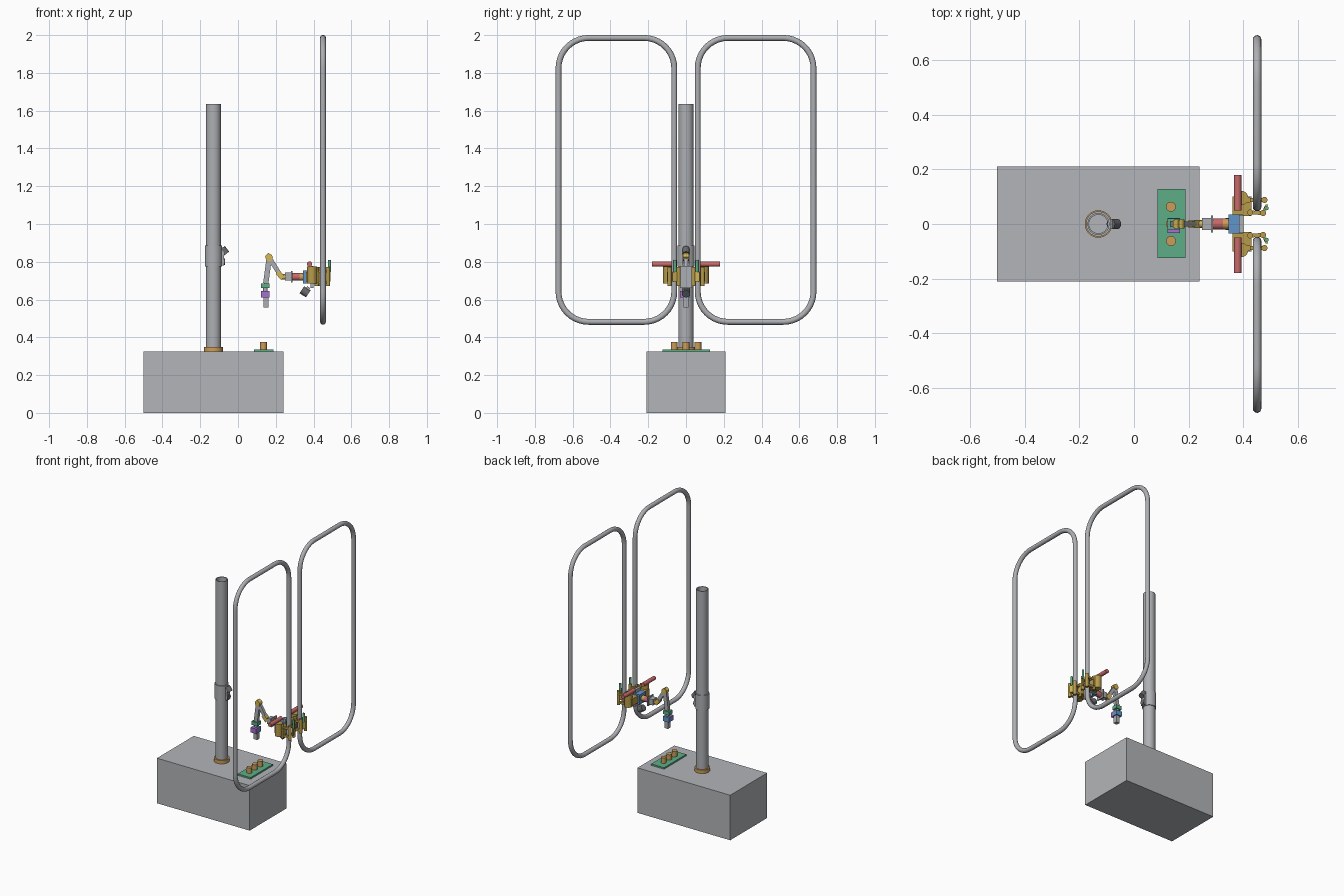
import bpy, bmesh, math
from mathutils import Vector

old = bpy.data.objects.get("Cube")
if old:
    bpy.data.objects.remove(old, do_unlink=True)


def material(name, r, g, b):
    m = bpy.data.materials.new(name)
    m.use_nodes = True
    m.diffuse_color = (r, g, b, 1)
    m.node_tree.nodes["Principled BSDF"].inputs["Base Color"].default_value = (r, g, b, 1)
    return m


GREY = material("light grey", .45, .46, .48)
STEEL = material("steel grey", .42, .43, .45)
DARK = material("dark grey", .14, .145, .16)
GREEN = material("green", .11, .42, .24)
ORANGE = material("orange", .60, .34, .10)
BRASS = material("brass", .48, .33, .07)
YELLOW = material("yellow", .68, .48, .09)
RED = material("red", .58, .14, .14)
BLUE = material("blue", .12, .30, .60)
PURPLE = material("purple", .38, .16, .62)


def finish(name, bm, mat, smooth=False):
    bmesh.ops.recalc_face_normals(bm, faces=bm.faces)
    me = bpy.data.meshes.new(name)
    bm.to_mesh(me)
    bm.free()
    ob = bpy.data.objects.new(name, me)
    bpy.context.collection.objects.link(ob)
    me.materials.append(mat)
    if smooth:
        bpy.ops.object.select_all(action='DESELECT')
        ob.select_set(True)
        bpy.context.view_layer.objects.active = ob
        bpy.ops.object.shade_smooth_by_angle(angle=math.radians(35))
    return ob


def box(name, x, y, z, mat):
    bm = bmesh.new()
    bmesh.ops.create_cube(bm, size=1)
    for v in bm.verts:
        v.co = [(r[0] + r[1]) / 2 + c * (r[1] - r[0]) for c, r in zip(v.co, (x, y, z))]
    return finish(name, bm, mat)


def bar(name, a, b, w, mat, d=None):
    """Square-section bar from a to b, w across and d deep along y."""
    a, b = Vector(a), Vector(b)
    axis = (b - a).normalized()
    side = Vector((0, 1, 0)) if abs(axis.y) < .9 else Vector((1, 0, 0))
    up = axis.cross(side).normalized()
    bm = bmesh.new()
    bmesh.ops.create_cube(bm, size=1)
    for v in bm.verts:
        c = v.co.copy()
        v.co = (a + b) / 2 + axis * c.x * (b - a).length + side * c.y * (d or w) + up * c.z * w
    return finish(name, bm, mat)


def rod(name, a, b, r, mat, n=24):
    a, b = Vector(a), Vector(b)
    bm = bmesh.new()
    bmesh.ops.create_cone(bm, cap_ends=True, segments=n, radius1=r, radius2=r, depth=(b - a).length)
    q = Vector((0, 0, 1)).rotation_difference(b - a)
    for v in bm.verts:
        v.co = q @ v.co + (a + b) / 2
    return finish(name, bm, mat, True)


def tube(name, x, z, outer, inner, mat, n=40):
    """Hollow upright tube on y = 0."""
    bm = bmesh.new()
    prof = [bm.verts.new((x + r, 0, h)) for r, h in
            ((outer, z[0]), (outer, z[1]), (inner, z[1]), (inner, z[0]))]
    edges = [bm.edges.new((prof[i], prof[(i + 1) % 4])) for i in range(4)]
    bmesh.ops.spin(bm, geom=prof + edges, cent=(x, 0, 0), axis=(0, 0, 1),
                   angle=math.tau, steps=n)
    bmesh.ops.remove_doubles(bm, verts=bm.verts, dist=1e-5)
    return finish(name, bm, mat, True)


def loop_frame(name, s):
    """Rounded rectangular hoop of round tube, swept along its centre line."""
    r, pipe, sides, steps = .16, .0155, 16, 10
    rings = []
    bm = bmesh.new()
    corners = ((.515, 1.825), (.222, 1.825), (.222, .642), (.515, .642))
    for k, (cy, cz) in enumerate(corners):
        for i in range(steps + 1):
            t = (k + i / steps) * math.pi / 2
            out = Vector((0, math.cos(t), math.sin(t)))
            ring = []
            for j in range(sides):
                p = j * math.tau / sides
                co = Vector((.45, cy, cz)) + out * (r + pipe * math.cos(p))
                co.x += pipe * math.sin(p)
                co.y *= s
                ring.append(bm.verts.new(co))
            rings.append(ring)
    for i, ring in enumerate(rings):
        nxt = rings[(i + 1) % len(rings)]
        for j in range(sides):
            k = (j + 1) % sides
            bm.faces.new((ring[j], ring[k], nxt[k], nxt[j]))
    return finish(name, bm, STEEL, True)


# Base and hollow column
PX = -.13
box("base_block", (-.5, .24), (-.21, .21), (0, .325), GREY)
tube("column", PX, (.325, 1.635), .04, .034, STEEL)
tube("column_collar", PX, (.325, .35), .05, .04, ORANGE)
tube("column_sleeve", PX, (.775, .885), .046, .04, STEEL)

# Clamp on the sleeve
box("sleeve_lug", (-.09, -.075), (-.018, .018), (.78, .875), STEEL)
rod("sleeve_knob", (-.085, 0, .872), (-.062, 0, .842), .019, DARK)
rod("sleeve_lower_knob", (-.09, 0, .80), (-.07, 0, .80), .018, DARK)

# Tool plate with three pegs
box("tool_plate", (.085, .188), (-.125, .128), (.325, .336), GREEN)
for i, y in enumerate((-.062, 0, .063)):
    rod(f"plate_peg_{i + 1}", (.135, y, .336), (.135, y, .375), .018, ORANGE)

# Hanging gripper at the arm's free end
bar("forearm", (.165, 0, .82), (.147, 0, .685), .028, STEEL, .022)
box("wrist_block", (.122, .168), (-.02, .02), (.66, .686), GREEN)
rod("wrist_pin", (.145, 0, .64), (.145, 0, .662), .012, STEEL)
box("gripper_front", (.122, .168), (-.032, -.006), (.61, .645), PURPLE)
box("gripper_back", (.122, .168), (-.006, .022), (.61, .645), BLUE)
box("gripper_finger", (.135, .162), (-.014, .014), (.558, .61), STEEL)

# Elbow and upper arm
rod("elbow_joint", (.165, -.016, .822), (.165, .016, .822), .019, YELLOW)
bar("elbow_cap", (.152, 0, .838), (.175, 0, .815), .026, YELLOW, .026)
bar("upper_arm", (.172, 0, .812), (.222, 0, .732), .024, STEEL, .02)
bar("shoulder_bracket", (.21, 0, .745), (.238, 0, .712), .027, YELLOW, .03)
rod("shoulder_shaft", (.225, 0, .72), (.255, 0, .72), .014, YELLOW)
box("shoulder_housing", (.248, .283), (-.022, .022), (.70, .742), STEEL)
box("shoulder_flange", (.281, .289), (-.031, .031), (.69, .752), STEEL)
rod("arm_coupling", (.289, 0, .72), (.325, 0, .72), .02, RED)
rod("arm_spindle", (.325, 0, .72), (.347, 0, .72), .02, ORANGE)

# Central carriage between the hoops
box("carriage_block", (.345, .398), (-.035, .035), (.685, .755), BLUE)
box("carriage_plate", (.383, .4), (-.032, .032), (.66, .778), STEEL)
bar("release_stem", (.375, 0, .665), (.36, 0, .645), .02, STEEL)
rod("release_knob", (.338, 0, .652), (.372, 0, .63), .022, DARK)

# Hoops, roller grips, handles and levers on both sides
for side, s in (("left", 1), ("right", -1)):
    loop_frame(f"{side}_hoop", s)
    rod(f"{side}_handle", (.379, s * .05, .788), (.379, s * .18, .788), .014, RED)
    rod(f"{side}_handle_post", (.392, s * .095, .685), (.392, s * .095, .775), .026, BRASS)
    box(f"{side}_grip_bridge", (.36, .43), sorted((s * .03, s * .1)), (.695, .745), BRASS)
    for i, (x, y) in enumerate(((.417, .088), (.425, .042), (.472, .04), (.477, .088))):
        rod(f"{side}_grip_roller_{i + 1}", (x, s * y, .672), (x, s * y, .772), .011, BRASS)
    for level, z in (("lower", .69), ("upper", .75)):
        bar(f"{side}_{level}_outer_link", (.417, s * .088, z), (.477, s * .088, z), .014, BRASS)
        bar(f"{side}_{level}_inner_link", (.425, s * .042, z), (.472, s * .04, z), .014, BRASS)
    bar(f"{side}_grip_latch", (.472, s * .042, .72), (.486, s * .072, .72), .05, YELLOW, .01)
    rod(f"{side}_lever", (.484, s * .058, .745), (.484, s * .058, .81), .008, GREEN, 12)
